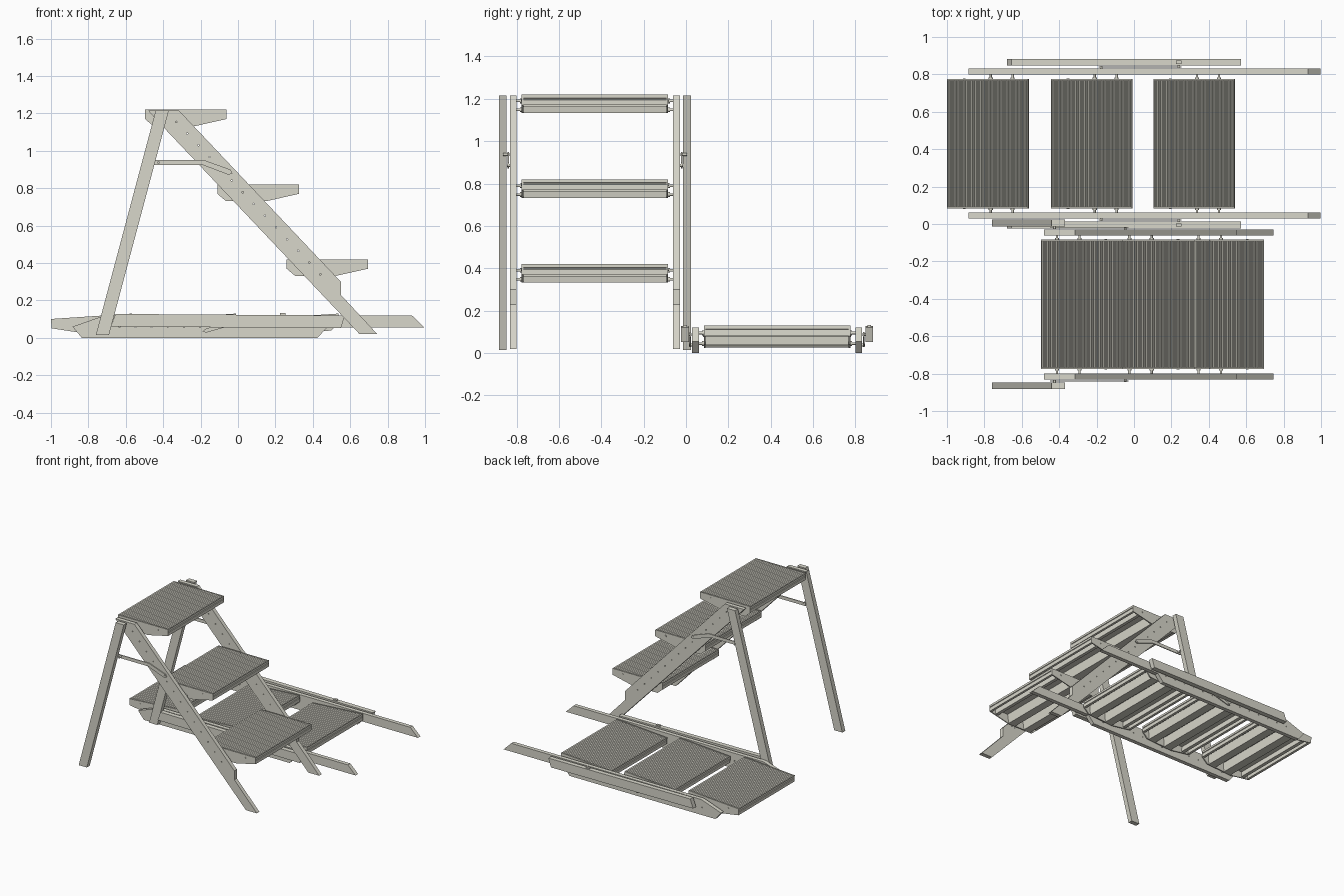
import bpy
import bmesh
from math import sin, cos, radians
from mathutils import Vector, Matrix

cube = bpy.data.objects.get("Cube")
if cube:
    bpy.data.objects.remove(cube)


def make_material(name, rgb):
    mat = bpy.data.materials.new(name)
    mat.use_nodes = True
    mat.diffuse_color = (*rgb, 1)
    mat.node_tree.nodes["Principled BSDF"].inputs["Base Color"].default_value = (*rgb, 1)
    return mat


METAL = make_material("warm grey metal", (0.69, 0.68, 0.6))


def finish(name, bm):
    bmesh.ops.recalc_face_normals(bm, faces=bm.faces)
    mesh = bpy.data.meshes.new(name)
    bm.to_mesh(mesh)
    bm.free()
    mesh.materials.append(METAL)
    obj = bpy.data.objects.new(name, mesh)
    bpy.context.collection.objects.link(obj)
    return obj


def add_prism(bm, outline, y0, y1):
    """Extrude an x-z outline along y."""
    face = bm.faces.new([bm.verts.new((x, y0, z)) for x, z in outline])
    new = bmesh.ops.extrude_face_region(bm, geom=[face])["geom"]
    verts = [v for v in new if isinstance(v, bmesh.types.BMVert)]
    bmesh.ops.translate(bm, verts=verts, vec=(0, y1 - y0, 0))


def add_rod(bm, x, z, y0, y1, radius):
    """Round pin along y."""
    turn = Matrix.Translation((x, (y0 + y1) / 2, z)) @ Matrix.Rotation(radians(90), 4, 'X')
    bmesh.ops.create_cone(bm, cap_ends=True, segments=12, radius1=radius, radius2=radius,
                          depth=abs(y1 - y0), matrix=turn)


def plate(name, outline, y, thickness):
    bm = bmesh.new()
    add_prism(bm, outline, y - thickness / 2, y + thickness / 2)
    return finish(name, bm)


def rods(name, points, y0, y1, radius):
    bm = bmesh.new()
    for x, z in points:
        add_rod(bm, x, z, y0, y1, radius)
    return finish(name, bm)


def drill(obj, points, y):
    """Cut a row of small holes through a rail."""
    cutter = rods(obj.name + "_hole_cutter", points, y - 0.03, y + 0.03, 0.004)
    cutter.hide_render = True
    cutter.hide_viewport = True
    cut = obj.modifiers.new("holes", 'BOOLEAN')
    cut.operation = 'DIFFERENCE'
    cut.solver = 'EXACT'
    cut.object = cutter


# Tread cross-section measurements
WIDTH, HALF = 0.435, 0.345
RIBS, RIB_DEPTH = 36, 0.007
DEPTH = -0.088
END_PROFILE = [(0, 0), (WIDTH, 0), (WIDTH, -0.05), (0.265, DEPTH), (0.045, DEPTH), (0, -0.05)]
PINS = [(0.085, -0.03), (0.205, -0.072)]
# Grooved lip, from the top edge down and back to the deck underside
LIP = [(0, -0.016), (0.005, -0.018), (0.005, -0.023), (0, -0.025),
       (0, -0.05), (0.018, -0.05), (0.018, -0.018)]


def ribbed_deck():
    """Top plate with fine pointed ribs and turned-down lips at both edges."""
    pitch = WIDTH / RIBS
    pts = [(0, 0)]
    for i in range(RIBS):
        pts += [((i + 0.5) * pitch, -RIB_DEPTH), ((i + 1) * pitch, 0)]
    return pts + [(WIDTH - u, w) for u, w in LIP] + LIP[::-1]


def tread(name, origin, facing, tilt, yc):
    """Step built in its own u-w plane; facing is the x direction of its nose."""
    along = Vector((facing * cos(tilt), -sin(tilt)))
    up = Vector((facing * sin(tilt), cos(tilt)))

    def place(points):
        return [tuple(Vector(origin) + along * u + up * w) for u, w in points]

    bm = bmesh.new()
    add_prism(bm, place(ribbed_deck()), yc - HALF, yc + HALF)
    # Support channels below the deck
    for u0, u1 in ((0.06, 0.12), (0.2, 0.262)):
        beam = [(u0 - 0.01, -0.016), (u1 + 0.01, -0.016), (u1, DEPTH), (u0, DEPTH)]
        add_prism(bm, place(beam), yc - HALF + 0.005, yc + HALF - 0.005)
    # Inner strip behind the nose
    nose = [(0.36, -0.016), (0.385, -0.016), (0.385, -0.058), (0.36, -0.058)]
    add_prism(bm, place(nose), yc - HALF + 0.005, yc + HALF - 0.005)
    # End plates, pivot pins with collars, and nose screws
    for s in (-1, 1):
        edge = yc + s * HALF
        add_prism(bm, place(END_PROFILE), edge + s * 0.001, edge - s * 0.007)
        for x, z in place(PINS):
            add_rod(bm, x, z, edge - s * 0.005, yc + s * 0.398, 0.006)
            add_rod(bm, x, z, edge, edge + s * 0.009, 0.011)
        for x, z in place([(0.345, -0.025)]):
            add_rod(bm, x, z, edge - s * 0.005, edge + s * 0.004, 0.007)
    return finish(name, bm)


def ladder(prefix, yc, steps, facing, tilt, rail, leg, brace, leg_pin, rail_pin, hole_line):
    for i, origin in enumerate(steps):
        tread(f"{prefix}_tread_{i + 1}", origin, facing, tilt, yc)
    a, b = Vector(hole_line[0]), Vector(hole_line[1])
    holes = [tuple(a.lerp(b, i / 13)) for i in range(14)]
    for s, side in ((-1, "right"), (1, "left")):
        y_rail, y_leg, y_brace = (yc + s * d for d in (0.385, 0.435, 0.409))
        drill(plate(f"{prefix}_{side}_rail", rail, y_rail, 0.031), holes, y_rail)
        plate(f"{prefix}_{side}_leg", leg, y_leg, 0.036)
        plate(f"{prefix}_{side}_brace", brace, y_brace, 0.007)
        rods(f"{prefix}_{side}_brace_leg_pin", [leg_pin], y_brace - s * 0.006, y_leg, 0.007)
        rods(f"{prefix}_{side}_brace_rail_pin", [rail_pin], y_rail, y_brace + s * 0.006, 0.007)


# Open ladder
ladder("open", -0.43,
       steps=[(-0.497, 1.22), (-0.11, 0.82), (0.26, 0.42)], facing=1, tilt=0,
       rail=[(-0.315, 1.215), (0.55, 0.3), (0.55, 0.23), (0.745, 0.02), (0.65, 0.02),
             (-0.44, 1.17), (-0.48, 1.215)],
       leg=[(-0.44, 1.215), (-0.37, 1.215), (-0.69, 0.015), (-0.76, 0.015)],
       brace=[(-0.45, 0.95), (-0.18, 0.95), (-0.04, 0.9), (-0.03, 0.88), (-0.05, 0.872),
              (-0.19, 0.925), (-0.45, 0.925)],
       leg_pin=(-0.425, 0.938), rail_pin=(-0.047, 0.886),
       hole_line=[(-0.33, 1.155), (0.44, 0.34)])

# Folded ladder lying flat
ladder("folded", 0.43,
       steps=[(-0.566, 0.13), (-0.01, 0.13), (0.537, 0.13)], facing=-1, tilt=radians(3.8),
       rail=[(-0.715, 0.12), (0.93, 0.12), (0.997, 0.055), (0.475, 0.055), (0.425, 0),
             (-0.835, 0), (-0.885, 0.06)],
       leg=[(-0.655, 0.128), (0.572, 0.12), (0.55, 0.053), (-0.68, 0.06)],
       brace=[(0.255, 0.1), (-0.03, 0.092), (-0.17, 0.05), (-0.19, 0.035), (-0.17, 0.028),
              (-0.03, 0.068), (0.255, 0.075)],
       leg_pin=(0.24, 0.088), rail_pin=(-0.175, 0.038),
       hole_line=[(-0.72, 0.06), (0.4, 0.06)])

# Small catches on the folded legs
for y, side in ((-0.005, "right"), (0.865, "left")):
    plate(f"folded_{side}_leg_catch",
          [(0.225, 0.11), (0.255, 0.11), (0.255, 0.132), (0.225, 0.132)], y, 0.018)
